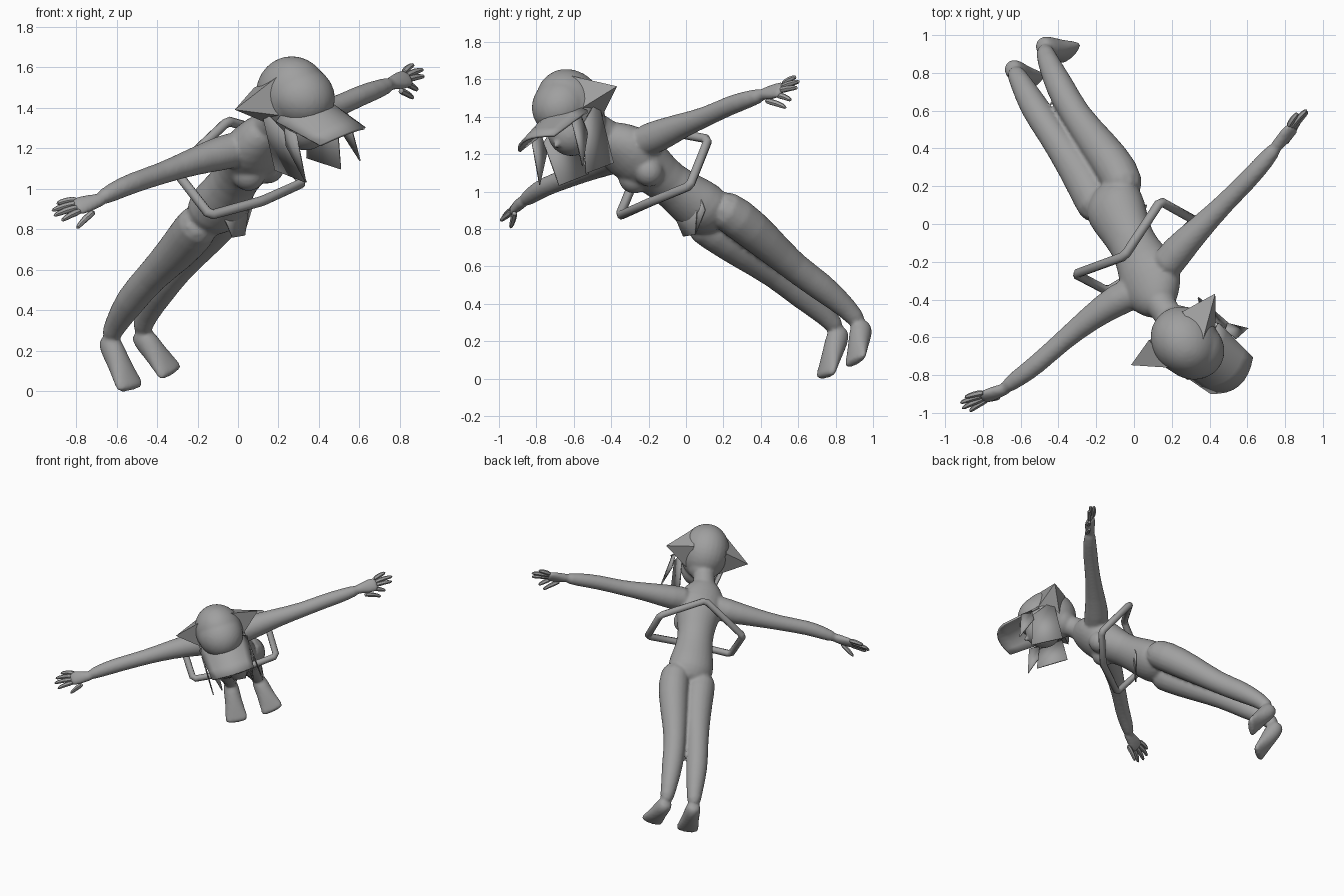
import bpy, bmesh, math
from mathutils import Vector

if "Cube" in bpy.data.objects:
    bpy.data.objects.remove(bpy.data.objects["Cube"])

grey = bpy.data.materials.new("plain grey")
grey.use_nodes = True
GREY = (0.35, 0.35, 0.35, 1)
grey.diffuse_color = GREY
grey.node_tree.nodes["Principled BSDF"].inputs["Base Color"].default_value = GREY

# Body axes: LEFT runs hand to hand, BACK is the way the back faces
LEFT = Vector((0.73, 0.62, 0.28)).normalized()
BACK = Vector((-0.27, 0.53, 0.80)).normalized()
# Head axes
HEAD = Vector((0.27, -0.62, 1.46))
FACE = Vector((0.69, -0.54, -0.49)).normalized()
CROWN = FACE.cross(LEFT).normalized()


def on_head(l, f, u):
    return HEAD + LEFT * l + FACE * f + CROWN * u


def finish(name, bm, subdiv=0, thick=0, fuse=0):
    bmesh.ops.recalc_face_normals(bm, faces=bm.faces)
    me = bpy.data.meshes.new(name)
    bm.to_mesh(me)
    bm.free()
    ob = bpy.data.objects.new(name, me)
    bpy.context.collection.objects.link(ob)
    me.materials.append(grey)
    bpy.ops.object.select_all(action='DESELECT')
    ob.select_set(True)
    bpy.context.view_layer.objects.active = ob
    bpy.ops.object.shade_smooth_by_angle(angle=math.radians(35))
    if thick:
        ob.modifiers.new("thickness", 'SOLIDIFY').thickness = thick
    if subdiv:
        sub = ob.modifiers.new("rounding", 'SUBSURF')
        sub.levels = sub.render_levels = subdiv
    if fuse:
        skin = ob.modifiers.new("fuse", 'REMESH')
        skin.mode = 'VOXEL'
        skin.voxel_size = fuse
        skin.use_smooth_shade = True
        ob.modifiers.new("soften", 'SMOOTH').iterations = 4


def loft(bm, rings, ref=LEFT, sides=10):
    """Skin rings of (x, y, z, radius along ref[, other radius])."""
    pts = [Vector(r[:3]) for r in rings]
    loops = []
    for i, r in enumerate(rings):
        t = (pts[min(i + 1, len(pts) - 1)] - pts[max(i - 1, 0)]).normalized()
        a = (ref - t * t.dot(ref)).normalized()
        b = t.cross(a)
        angles = [math.tau * k / sides for k in range(sides)]
        loops.append([bm.verts.new(pts[i] + a * r[3] * math.cos(w) + b * r[-1] * math.sin(w))
                      for w in angles])
    for lo, hi in zip(loops, loops[1:]):
        for k in range(sides):
            n = (k + 1) % sides
            bm.faces.new((lo[k], lo[n], hi[n], hi[k]))
    bm.faces.new(loops[0])
    bm.faces.new(loops[-1])


def ball(bm, centre, radii):
    made = bmesh.ops.create_uvsphere(bm, u_segments=14, v_segments=9, radius=1)
    for v in made["verts"]:
        v.co = centre + LEFT * v.co.x * radii[0] + FACE * v.co.y * radii[1] + CROWN * v.co.z * radii[2]


def plates(name, polys):
    bm = bmesh.new()
    for poly in polys:
        bm.faces.new([bm.verts.new(p) for p in poly])
    finish(name, bm, thick=0.008)


# Torso, neck and head share one fused skin with the limbs
body = bmesh.new()
loft(body, [(-.16, .19, .84, .08, .07), (-.13, .14, .87, .15, .12), (-.10, .09, .91, .175, .145),
            (-.06, 0, .975, .15, .13), (-.01, -.1, 1.05, .125, .11), (.04, -.19, 1.125, .145, .135),
            (.08, -.27, 1.19, .175, .15), (.10, -.35, 1.24, .18, .125),
            (.13, -.42, 1.29, .12, .10), (.15, -.46, 1.32, .07, .06)], sides=14)
loft(body, [(.10, -.36, 1.26, .10), (.15, -.44, 1.32, .08), (.20, -.51, 1.37, .08), (.27, -.58, 1.41, .08)])
for s in (1, -1):
    ball(body, Vector((.10, -.24, 1.09)) + LEFT * .065 * s, (.085, .085, .085))
# Skull, cap front, nape, jaw and nose
ball(body, HEAD, (.18, .20, .205))
ball(body, on_head(0, .05, .03), (.17, .185, .155))
ball(body, on_head(0, -.04, -.11), (.12, .11, .11))
ball(body, on_head(0, .11, -.11), (.125, .135, .13))
loft(body, [(*on_head(0, .19, -.09), .035), (*on_head(0, .28, -.12), .015)], sides=6)

# Legs and feet
LEG_R = (.105, .12, .105, .08, .085, .058, .05)
legs = {
    "left": ((-.03, .14, .945), (-.075, .27, .865), (-.19, .42, .74), (-.31, .575, .595),
             (-.39, .72, .495), (-.46, .87, .37), (-.48, .94, .28)),
    "right": ((-.17, .03, .86), (-.215, .15, .795), (-.305, .30, .685), (-.435, .48, .56),
              (-.53, .62, .45), (-.605, .76, .33), (-.64, .82, .25)),
}
FEET = {"left": Vector((.15, -.035, -.19)), "right": Vector((.11, -.075, -.235))}
# Distance along the foot, width, depth
FOOT = ((-.12, .045, .045), (.1, .06, .07), (.4, .062, .06), (.7, .075, .045), (.93, .088, .03), (1.04, .08, .025))
for side, path in legs.items():
    loft(body, [(*p, r) for p, r in zip(path, LEG_R)])
    loft(body, [(*(Vector(path[-1]) + FEET[side] * t), w, d) for t, w, d in FOOT])

# Arms with palms, then separate fingers
ARM_R = (.10, .092, .072, .055, .056, .05, .036)
arms = {
    "left": ((.13, -.27, 1.25), (.23, -.14, 1.30), (.34, -.03, 1.35), (.48, .11, 1.40),
             (.60, .23, 1.46), (.70, .34, 1.495), (.77, .43, 1.525)),
    "right": ((.05, -.34, 1.21), (-.09, -.40, 1.175), (-.22, -.49, 1.135), (-.38, -.62, 1.075),
              (-.52, -.75, 1.03), (-.62, -.82, .985), (-.70, -.88, .94)),
}
tips = {
    "left": ((.87, .59, 1.615), (.92, .61, 1.59), (.925, .60, 1.555), (.89, .565, 1.485), (.87, .54, 1.445)),
    "right": ((-.90, -.92, .925), (-.925, -.95, .89), (-.915, -.98, .865), (-.875, -.995, .84), (-.80, -.94, .80)),
}
for side, path in arms.items():
    loft(body, [(*p, r) for p, r in zip(path, ARM_R)], ref=BACK)
    wrist = Vector(path[-1])
    knuckle = wrist.lerp((Vector(tips[side][1]) + Vector(tips[side][2])) / 2, 0.42)
    palm = ((-.5, .036, .034), (0, .04, .034), (.5, .055, .032), (1, .058, .026), (1.2, .045, .02))
    loft(body, [(*wrist.lerp(knuckle, t), w, d) for t, w, d in palm], ref=BACK, sides=8)
    for n, tip in enumerate(tips[side]):
        tip = Vector(tip)
        start = wrist.lerp(knuckle, 0.2 if n == 4 else 0.85) + BACK * (.036 - .022 * n)
        bend = start.lerp(tip, 0.55) + BACK * 0.01
        finger = bmesh.new()
        loft(finger, [(*start, .022), (*bend, .019), (*tip, .013)], ref=BACK, sides=6)
        finish(f"{side}_finger_{n + 1}", finger, subdiv=1)
finish("body", body, subdiv=1, fuse=0.011)

# Curved cap brim
bm = bmesh.new()
rows = []
for j in range(5):
    t = j / 4
    rows.append([bm.verts.new(on_head((.18 - .025 * t) * s, .08 + .33 * t - .045 * s * s * t,
                                      .055 - .025 * t - (.1 - .045 * t) * s * s))
                 for s in [k / 4 - 1 for k in range(9)]])
for a, b in zip(rows, rows[1:]):
    for k in range(8):
        bm.faces.new((a[k], a[k + 1], b[k + 1], b[k]))
finish("cap_brim", bm, thick=0.015)

# Pointed ears and flat side locks
for side, s in (("left", 1), ("right", -1)):
    bm = bmesh.new()
    vs = [bm.verts.new(on_head(.12 * s, f, u))
          for f, u in ((.11, -.02), (-.02, .14), (-.15, .0), (-.03, -.14))]
    top = bm.verts.new(on_head(.305 * s, -.085, -.03))
    bm.faces.new(vs)
    for k in range(4):
        bm.faces.new((vs[k], vs[(k + 1) % 4], top))
    finish(side + "_ear", bm)
    shapes = (((.17, -.04, -.04), (.11, .07, -.37), (.12, .29, -.31), (.17, .16, -.09)),
              ((.17, .14, -.05), (.17, .17, -.14), (.18, .345, -.25), (.17, .22, -.04)))
    plates(side + "_side_lock", [[on_head(l * s, f, u) for l, f, u in shape] for shape in shapes])

# Hanging cloth in front of the hips
plates("hip_cloth", [[(-.09, -.07, .90), (.06, .07, .99), (.03, .05, .77), (-.03, -.01, .76)],
                     [(.06, .07, .99), (.07, .10, .90), (.03, .05, .77)]])

# Bent tube frame closed around the chest
path = [(-.05, -.17, 1.335), (.14, .12, 1.28), (.32, .02, 1.03),
        (.12, -.20, .94), (-.14, -.355, .87), (-.31, -.265, 1.09)]
curve = bpy.data.curves.new("tube_path", 'CURVE')
curve.dimensions = '3D'
curve.bevel_depth = 0.025
curve.bevel_resolution = 2
spline = curve.splines.new('POLY')
spline.use_cyclic_u = True
# Two points close to each corner keep the bends tight
pts = []
for i, p in enumerate(path):
    p, prev, nxt = Vector(p), Vector(path[i - 1]), Vector(path[(i + 1) % len(path)])
    pts += [p + (prev - p).normalized() * .02, p + (nxt - p).normalized() * .02]
spline.points.add(len(pts) - 1)
for point, p in zip(spline.points, pts):
    point.co = (*p, 1)
frame = bpy.data.objects.new("tube_frame", curve)
bpy.context.collection.objects.link(frame)
curve.materials.append(grey)
